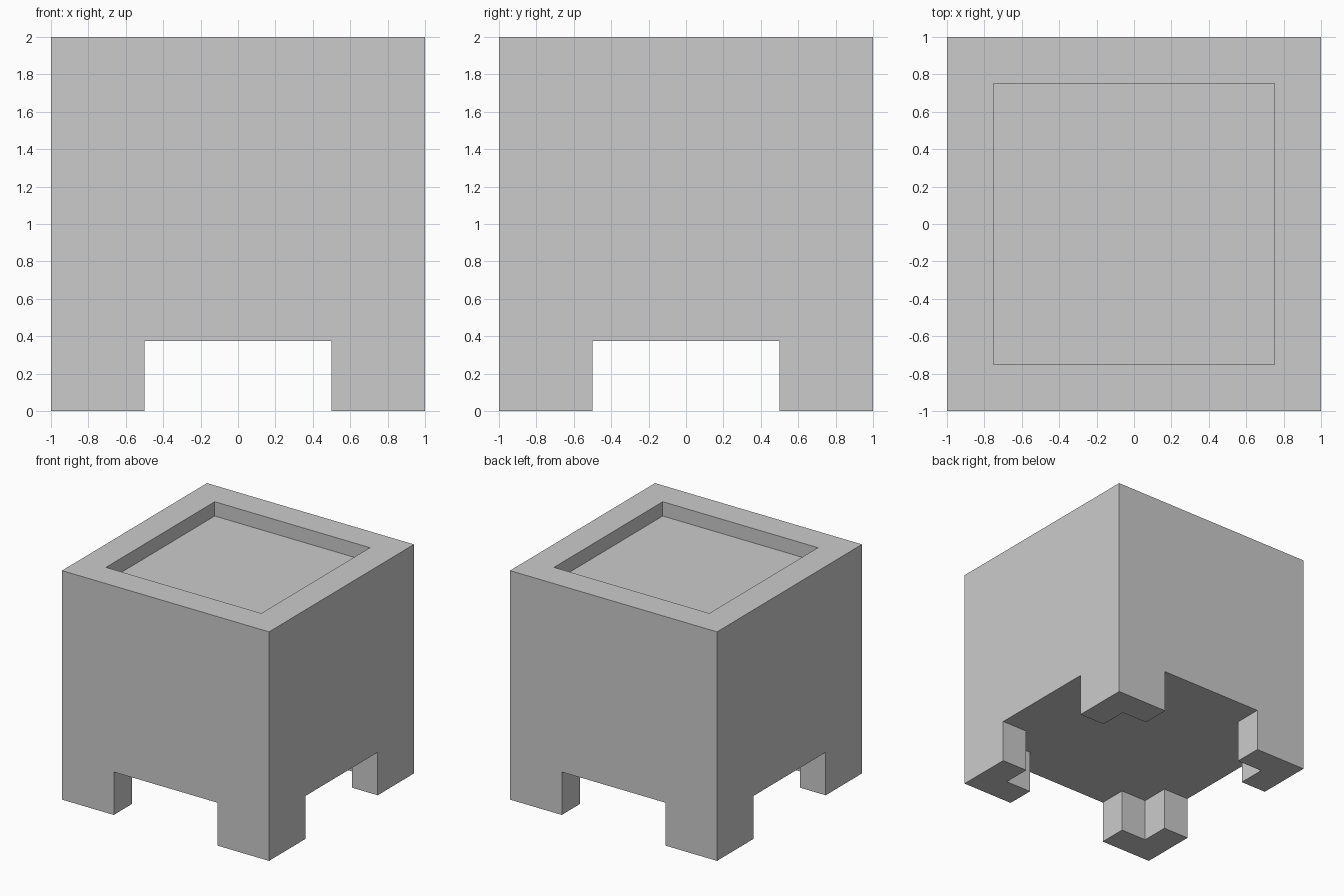
import bpy
import bmesh

if "Cube" in bpy.data.objects:
    bpy.data.objects.remove(bpy.data.objects["Cube"])

HALF = 1.0        # half the outer width
INNER = 0.75      # half the opening width
LEG_H = 0.375     # underside of the body
TOP = 2.0
FILL_Z = 1.875    # level surface inside the rim
ARM, THICK = 0.5, 0.25


def make_object(name, bm):
    bmesh.ops.recalc_face_normals(bm, faces=bm.faces[:])
    mesh = bpy.data.meshes.new(name)
    bm.to_mesh(mesh)
    bm.free()
    obj = bpy.data.objects.new(name, mesh)
    bpy.context.collection.objects.link(obj)
    return obj


def extrude_up(bm, face, height):
    new = bmesh.ops.extrude_face_region(bm, geom=[face], use_keep_orig=True)["geom"]
    verts = [v for v in new if isinstance(v, bmesh.types.BMVert)]
    bmesh.ops.translate(bm, verts=verts, vec=(0, 0, height))
    return next(f for f in new if isinstance(f, bmesh.types.BMFace))


# Body: square block with a shallow recess inset into the top
bm = bmesh.new()
base = bm.faces.new([bm.verts.new((x * HALF, y * HALF, LEG_H))
                     for x, y in ((-1, -1), (1, -1), (1, 1), (-1, 1))])
top = extrude_up(bm, base, TOP - LEG_H)
bmesh.ops.recalc_face_normals(bm, faces=bm.faces[:])
bmesh.ops.inset_region(bm, faces=[top], thickness=HALF - INNER, use_even_offset=True)
floor = extrude_up(bm, top, FILL_Z - TOP)
bm.faces.remove(top)
make_object("body", bm)

# Legs: L-shaped profile mirrored into the four corners
a, t = HALF - ARM, HALF - THICK
profile = [(HALF, HALF), (a, HALF), (a, t), (t, t), (t, a), (HALF, a)]
for side, sx in (("left", -1), ("right", 1)):
    for end, sy in (("front", -1), ("back", 1)):
        bm = bmesh.new()
        foot = bm.faces.new([bm.verts.new((x * sx, y * sy, 0)) for x, y in profile])
        extrude_up(bm, foot, LEG_H)
        make_object(f"{end}_{side}_leg", bm)
